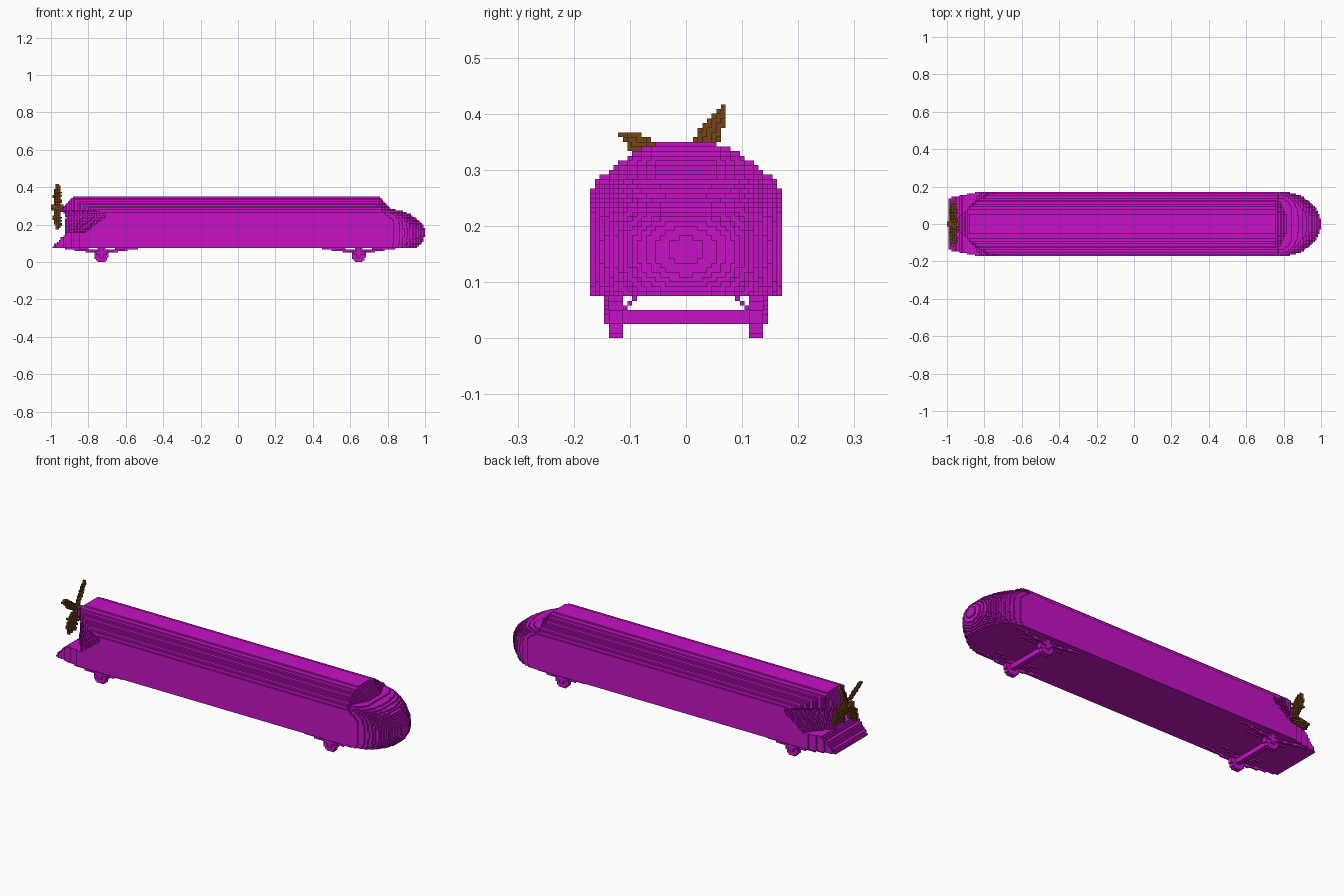
import bpy
import bmesh
import math

V = 2 / 240          # block size

if "Cube" in bpy.data.objects:
    bpy.data.objects.remove(bpy.data.objects["Cube"], do_unlink=True)


def make_material(name, rgb):
    mat = bpy.data.materials.new(name)
    mat.use_nodes = True
    mat.diffuse_color = (*rgb, 1)
    mat.node_tree.nodes["Principled BSDF"].inputs["Base Color"].default_value = (*rgb, 1)
    return mat


magenta = make_material("magenta", (0.56, 0.006, 0.56))
brown = make_material("brown", (0.17, 0.06, 0.008))


def lerp_table(points, t):
    """Piecewise linear value through (t, value) pairs."""
    if t <= points[0][0]:
        return points[0][1]
    for (a, va), (b, vb) in zip(points, points[1:]):
        if t <= b:
            return va + (vb - va) * (t - a) / (b - a)
    return points[-1][1]


def block_part(name, lo, hi, inside, mat):
    """Fill the box lo..hi with blocks where inside(x, y, z), keeping only the skin."""
    off = (-1.0, -20.5 * V, 0.0)
    r = [range(round((lo[a] - off[a]) / V), round((hi[a] - off[a]) / V)) for a in range(3)]
    cells = {(i, j, k) for i in r[0] for j in r[1] for k in r[2]
             if inside(*(off[a] + (c + 0.5) * V for a, c in enumerate((i, j, k))))}
    bm = bmesh.new()
    corners = {}

    def vert(p):
        if p not in corners:
            corners[p] = bm.verts.new([off[a] + p[a] * V for a in range(3)])
        return corners[p]

    for axis in range(3):
        run = 1 if axis == 0 else 0          # strips run along this axis
        other = 3 - axis - run
        for sign in (-1, 1):
            def step(c, a, n):
                c = list(c)
                c[a] += n
                return tuple(c)
            skin = {c for c in cells if step(c, axis, sign) not in cells}
            for c in sorted(skin):
                if step(c, run, -1) in skin:
                    continue
                n = 1
                while step(c, run, n) in skin:
                    n += 1
                p = step(c, axis, 1) if sign > 0 else c
                quad = [p, step(p, run, n), step(step(p, run, n), other, 1), step(p, other, 1)]
                if ((other - run) % 3 == 1) != (sign > 0):
                    quad.reverse()
                verts = [vert(q) for q in quad]
                if not bm.faces.get(verts):
                    bm.faces.new(verts)
    mesh = bpy.data.meshes.new(name)
    bm.to_mesh(mesh)
    bm.free()
    mesh.materials.append(mat)
    obj = bpy.data.objects.new(name, mesh)
    bpy.context.collection.objects.link(obj)
    return obj


# Hull: straight body with arched roof, rounded nose, windscreen and notched stern
ROOF = [(0.264, 0.171), (0.285, 0.154), (0.30, 0.132), (0.318, 0.112),
        (0.334, 0.087), (0.35, 0.04)]
TAPER_START = [(0.10, -0.90), (0.17, -0.80), (0.25, -0.69), (0.28, -0.76)]
TAPER_END = [(0.12, -0.93), (0.24, -0.92), (0.28, -0.945)]


def hull(x, y, z):
    y = abs(y)
    if z < 0.075 or z > 0.351:
        return False
    half = lerp_table(ROOF, z)
    # nose, squarer at its root and rounder at its tip
    if x > 0.78:
        t = (x - 0.78) / 0.22
        p = 2 + 5 * (1 - t) ** 1.5
        r = ((y / 0.172) ** p + (abs(z - 0.155) / 0.13) ** p) ** (1 / p)
        if r * r + t * t <= 1:
            return True
    # windscreen slopes back and wraps around the sides
    if x > 0.7:
        limit = 0.78 if z < 0.265 else 0.835 - 0.92 * (z - 0.265) - 0.5 * max(0, y - 0.05)
        return x < limit and y < half
    if x > -0.68:
        return y < half
    # stern: sloping deck below, pointed overhang above
    half = min(half, lerp_table([(-1, 0.136), (-0.82, 0.172)], x))
    if z < 0.075 + 1.0 * (x + 1.0) and z < 0.16:
        return y < half
    start, end = lerp_table(TAPER_START, z), lerp_table(TAPER_END, z)
    if x < end or z > 0.35 + (x + 0.88):
        return False
    if x < start:
        half = min(half, 0.025 + 0.147 * ((x - end) / (start - end)) ** 0.85)
    return y < half


block_part("hull", (-1, -0.18, 0.07), (1, 0.18, 0.36), hull, magenta)


# Propeller: hub and four pitched blades
HUB_Z, HUB_X = 0.295, -0.966


def propeller(x, y, z):
    z -= HUB_Z
    x -= HUB_X
    if math.hypot(y, z) < 0.016:
        return abs(x) < 0.032
    for n in range(4):
        a = math.radians(59 + 90 * n)
        r = y * math.cos(a) + z * math.sin(a)
        u = -y * math.sin(a) + z * math.cos(a)
        if 0 < r < 0.136:
            width = lerp_table([(0, 0.008), (0.05, 0.016), (0.09, 0.021),
                                (0.115, 0.013), (0.136, 0.006)], r)
            if abs(u) < width and abs(x - 0.8 * u) < 0.008:
                return True
    return False


block_part("propeller", (-1, -0.15, 0.14), (-0.92, 0.15, 0.44), propeller, brown)


# Running gear: wheels, axle and leaf springs at each end
def make_running_gear(label, cx):
    lo, hi = (cx - 0.22, -0.16, 0), (cx + 0.22, 0.16, 0.0755)

    def wheels(x, y, z):
        return 0.113 < abs(y) < 0.138 and math.hypot(x - cx, z - 0.0375) < 0.038

    def axle(x, y, z):
        return abs(y) < 0.146 and math.hypot(x - cx, z - 0.0375) < 0.0125

    def springs(x, y, z):
        d, y = abs(x - cx), abs(y)
        if 0.137 < y < 0.146:                # long outer leaf and hanger
            return abs(z - (0.047 + 0.03 * d / 0.2)) < 0.0058 or (d < 0.013 and 0.03 < z)
        if 0.088 < y < 0.113:                # inner leaf leaning inwards
            rise = 0.05 + 0.025 * d / 0.12
            lean = 0.113 - (z - 0.05)
            return z > rise - 0.005 and z < rise + 0.006 and abs(y - lean) < 0.006
        return False

    block_part(label + "_wheels", lo, hi, wheels, magenta)
    block_part(label + "_axle", lo, hi, axle, magenta)
    block_part(label + "_springs", lo, hi, springs, magenta)


make_running_gear("rear", -0.73)
make_running_gear("nose", 0.645)
